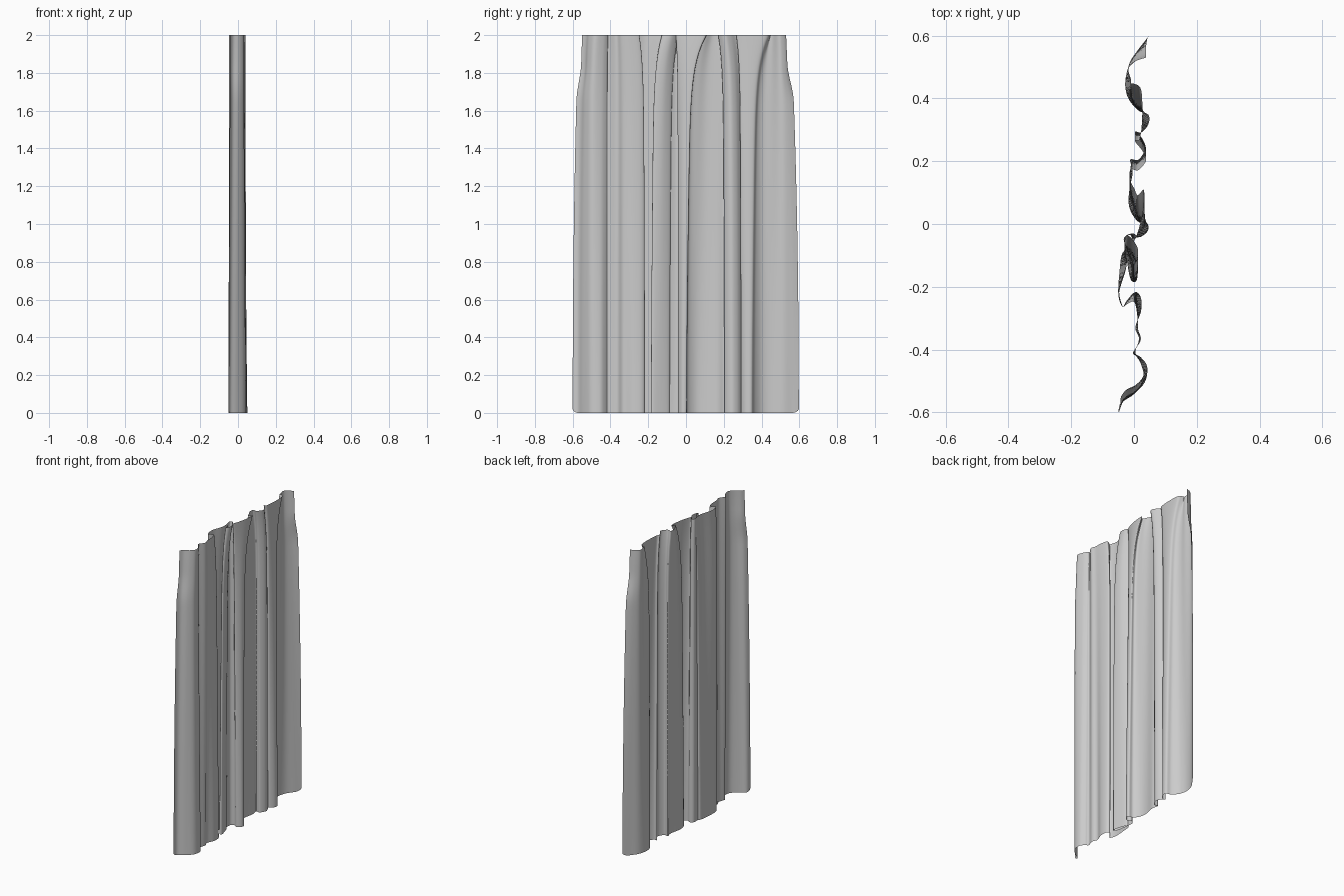
import bpy, bmesh, math

if "Cube" in bpy.data.objects:
    bpy.data.objects.remove(bpy.data.objects["Cube"])

# Hem fold line (y, x)
HEM = [
    (-.60, -.05), (-.57, -.042), (-.545, -.006), (-.505, .034), (-.455, .042), (-.425, .022),
    (-.41, .004), (-.365, .016), (-.33, .004), (-.28, .022), (-.235, .022), (-.217, .004),
    (-.245, -.02), (-.265, -.036), (-.225, -.05), (-.15, -.046), (-.095, -.038), (-.09, -.02),
    (-.135, -.002), (-.18, .008), (-.178, -.01), (-.12, -.022), (-.05, -.028), (-.03, -.004),
    (-.042, .018), (-.022, .044), (.002, .042), (.008, .012), (.05, -.014), (.10, -.016),
    (.165, -.004), (.205, -.012), (.205, .014), (.24, .036), (.273, .026), (.295, .004),
    (.292, .024), (.318, .046), (.348, .046), (.362, .014), (.40, -.018), (.45, -.028),
    (.51, -.014), (.56, .02), (.597, .046),
]
# Sideways drift of the folds at the heading (fold index, shift)
DRIFT = [(0, .05), (6, 0), (11, -.03), (14, .02), (19, .075), (22, .0), (24, -.01),
         (26, .105), (29, .04), (31, -.03), (34, -.04), (36, -.02), (38, .08),
         (39, .085), (41, .01), (44, -.067)]
STEPS, ROWS = 5, 60


def smooth(t):
    t = min(max(t, 0), 1)
    return t * t * (3 - 2 * t)


def drift(i):
    for (a, s), (b, e) in zip(DRIFT, DRIFT[1:]):
        if a <= i <= b:
            return s + (e - s) * (i - a) / (b - a)


def spline(pts):
    """Catmull-Rom curve through the points."""
    out = []
    n = len(pts)
    for i in range(n - 1):
        a, b, c, d = (pts[min(max(k, 0), n - 1)] for k in range(i - 1, i + 3))
        for s in range(STEPS):
            t = s / STEPS
            out.append(tuple(.5 * (2 * q + (r - p) * t + (2 * p - 5 * q + 4 * r - w) * t * t
                       + (3 * q - p - 3 * r + w) * t ** 3) for p, q, r, w in zip(a, b, c, d)))
    out.append(pts[-1])
    return out


# Heading section: drifted folds with a gentle ripple
section = spline([(y, x, y + drift(i), x * .75 + .012 * math.sin(32 * y))
                  for i, (y, x) in enumerate(HEM)])

# Curtain cloth: sweep the hem up to the heading, inner folds drift late, sides early
bm = bmesh.new()
grid = []
for r in range(ROWS + 1):
    t = r / ROWS
    z = 2 * t
    edge_blend = .6 * t ** 2.2 + .4 * smooth((z - 1.65) / .2)
    fold_blend = .25 * t ** 1.5 + .75 * t ** 14
    row = []
    for i, (y0, x0, y1, x1) in enumerate(section):
        side = min(i, len(section) - 1 - i)
        k = smooth(side / 25)
        blend = edge_blend + (fold_blend - edge_blend) * k
        lift = .018 * max(0, 1 - side / 5) ** 2 * max(0, 1 - z / .1)
        row.append(bm.verts.new((x0 + (x1 - x0) * t, y0 + (y1 - y0) * blend, z + lift)))
    grid.append(row)
for lo, hi in zip(grid, grid[1:]):
    for i in range(len(lo) - 1):
        bm.faces.new((lo[i], lo[i + 1], hi[i + 1], hi[i]))

mesh = bpy.data.meshes.new("curtain")
bm.to_mesh(mesh)
bm.free()
curtain = bpy.data.objects.new("curtain", mesh)
bpy.context.collection.objects.link(curtain)
for f in mesh.polygons:
    f.use_smooth = True
